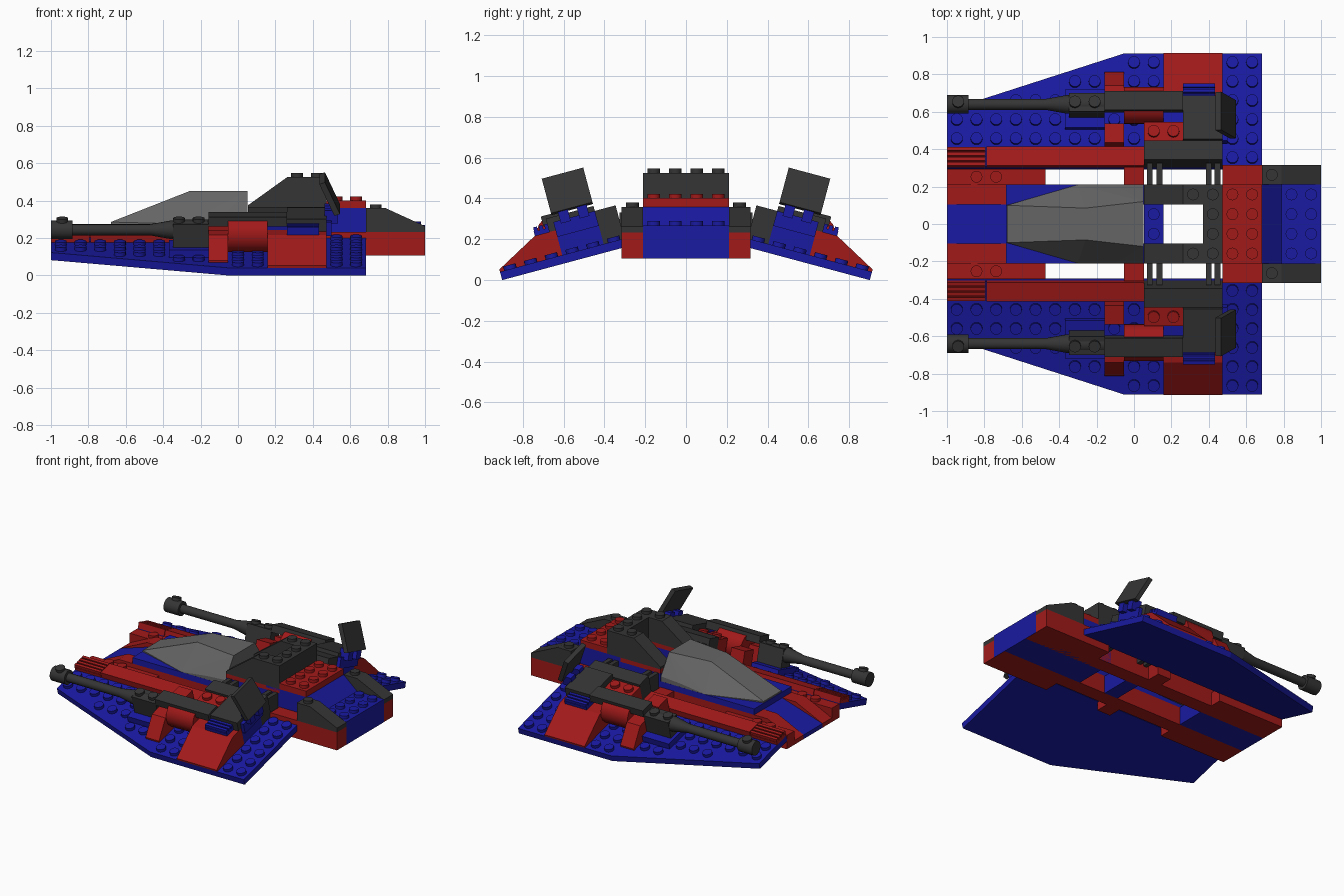
import bpy, bmesh, math
from mathutils import Matrix, Vector

if "Cube" in bpy.data.objects:
    bpy.data.objects.remove(bpy.data.objects["Cube"])

P = 2 / 19          # stud pitch
H = 0.042           # plate height
TILT = Matrix.Translation((0, 0.291, 0.163)) @ Matrix.Rotation(math.radians(-15), 4, 'X')
FLAT = Matrix.Identity(4)


def X(i):
    return -1 + i * P


def material(name, col):
    m = bpy.data.materials.new(name)
    m.diffuse_color = (*col, 1)
    m.use_nodes = True
    m.node_tree.nodes["Principled BSDF"].inputs["Base Color"].default_value = m.diffuse_color
    return m


BLUE = material("blue", (0.01, 0.01, 0.36))
RED = material("red", (0.36, 0.01, 0.01))
DARK = material("dark", (0.035, 0.035, 0.035))
GLASS = material("smoke", (0.13, 0.13, 0.13))


def finish(name, bm, mat, frame, mirror):
    bmesh.ops.recalc_face_normals(bm, faces=bm.faces)
    bm.transform(frame)
    me = bpy.data.meshes.new(name)
    bm.to_mesh(me)
    bm.free()
    me.materials.append(mat)
    ob = bpy.data.objects.new(name, me)
    bpy.context.collection.objects.link(ob)
    if mirror:
        mod = ob.modifiers.new("mirror", 'MIRROR')
        mod.use_axis = (False, True, False)
    return ob


def prism(name, prof, axis, lo, hi, mat, frame=FLAT, mirror=True):
    """Extrude a 2D profile along an axis."""
    place = {'x': lambda a, b, t: (t, a, b), 'y': lambda a, b, t: (a, t, b),
             'z': lambda a, b, t: (a, b, t)}[axis]
    bm = bmesh.new()
    rings = [[bm.verts.new(place(a, b, t)) for a, b in prof] for t in (lo, hi)]
    bm.faces.new(rings[0])
    bm.faces.new(rings[1])
    n = len(prof)
    for i in range(n):
        j = (i + 1) % n
        bm.faces.new((rings[0][i], rings[0][j], rings[1][j], rings[1][i]))
    return finish(name, bm, mat, frame, mirror)


def box(name, x, y, z, mat, frame=FLAT, mirror=True):
    prof = [(x[0], y[0]), (x[1], y[0]), (x[1], y[1]), (x[0], y[1])]
    return prism(name, prof, 'z', z[0], z[1], mat, frame, mirror)


def studs(name, pts, z, mat, frame=FLAT, mirror=True, r=0.0316):
    bm = bmesh.new()
    for x, y in pts:
        bmesh.ops.create_cone(bm, cap_ends=True, segments=16, radius1=r, radius2=r, depth=0.021,
                              matrix=Matrix.Translation((x, y, z + 0.0105)))
    return finish(name, bm, mat, frame, mirror)


def lathe(name, prof, centre, mat, frame):
    """Revolve (x, radius) points around an axis along x."""
    bm = bmesh.new()
    rings = []
    for x, r in prof:
        rings.append([bm.verts.new((x, centre[0] + r * math.cos(k * math.pi / 8),
                                    centre[1] + r * math.sin(k * math.pi / 8))) for k in range(16)])
    for a, b in zip(rings, rings[1:]):
        for k in range(16):
            bm.faces.new((a[k], a[k - 1], b[k - 1], b[k]))
    bm.faces.new(rings[0])
    bm.faces.new(rings[-1])
    return finish(name, bm, mat, frame, True)


# ---- tilted wings (x, outward, up) ----
prism("wing_plate", [(-1, 0), (-1, 3 * P), (X(9), 6 * P), (X(16), 6 * P), (X(16), 0)],
      'z', 0, H, BLUE, TILT)
studs("wing_studs", [(X(i + .5), (j + .5) * P) for i in range(16) for j in range(6)
                     if j < 3 + (i // 3) and (j > 0 or i > 13)], H, BLUE, TILT)
box("wing_tile", (X(2), X(10)), (0, P), (H, 2 * H), RED, TILT)
box("wing_grille_base", (-1, X(2) - .004), (0, P), (H, 1.5 * H), RED, TILT)
for k in range(4):
    box("wing_grille_bar", (-1, X(2) - .004), (k * .028, k * .028 + .019), (1.5 * H, 2 * H), RED, TILT)


def slope(name, x0, x1, v0, v1, v2):
    prism(name, [(v0, H), (v2, H), (v2, H + .012), (v1, 4 * H), (v0, 4 * H)], 'x', x0, x1, RED, TILT)


slope("wing_wide_slope", X(11), X(14), 3 * P, 4 * P, 6 * P)
slope("wing_small_slope", X(8), X(9), 3 * P, 4 * P, 5 * P)
box("small_red_brick", (X(8), X(9)), (P, 2 * P), (H, 4 * H), RED, TILT)
lathe("engine_drum", [(X(9), .1), (X(11), .1)], (3 * P, .147), RED, TILT)
box("engine_rear_block", (X(11), X(14)), (P, 3 * P), (H, 4 * H), BLUE, TILT)
box("slope_top_plate", (X(12), X(14) - .04), (3 * P, 4 * P), (4 * H, 4.5 * H), BLUE, TILT)
for k in range(4):
    box("slope_top_grille", (X(12), X(14) - .04), (3 * P + k * .028, 3 * P + k * .028 + .019),
        (4.5 * H, 5 * H), BLUE, TILT)
box("gun_mount_plate", (X(6), X(8)), (2 * P, 4 * P), (H, 2 * H), BLUE, TILT)
box("inner_red_brick", (X(10), X(12)), (P, 2 * P), (H, 4.6 * H), RED, TILT)
studs("inner_red_studs", [(X(10.5), 1.5 * P), (X(11.5), 1.5 * P)], 4.6 * H, RED, TILT)
box("inner_dark_brick", (X(10), X(14)), (0, P), (H, 5 * H), DARK, TILT)
box("engine_cover", (X(12), X(14)), (P, 3.3 * P), (4 * H, 5.6 * H), DARK, TILT)

# ---- guns ----
G = 3 * P
lathe("gun_barrel", [(-1, .05), (-.885, .05), (-.885, .03), (-.47, .03), (-.36, .05), (-.16, .05)],
      (G, .168), DARK, TILT)
studs("gun_tip_stud", [(-.94, G)], .212, DARK, TILT)
box("gun_grip", (X(6) + .02, X(8)), (G - .05, G + .05), (2 * H, .212), DARK, TILT)
studs("gun_studs", [(X(6.5), G), (X(7.5), G)], .212, DARK, TILT)
box("gun_body", (X(8), X(12)), (G - P / 2, G + P / 2), (.2, .252), DARK, TILT)

# ---- air brakes ----
prism("brake_flap", [(.515, .245), (.545, .255), (.465, .43), (.435, .42)], 'y', P, 3 * P, DARK, TILT)
box("brake_base", (X(14) - .03, X(14) + .025), (P, 3 * P), (3.2 * H, 5 * H), BLUE, TILT)
for v in (1.3, 2.2):
    box("brake_clip", (X(14) - .01, X(14) + .06), (v * P, v * P + .05), (4.6 * H, 6.3 * H), BLUE, TILT)

# ---- lower hull ----
B, T = 0.105, 0.233
prism("hull_rail", [(X(0), B), (X(19), B), (X(19), T), (X(2), T), (X(0), B + .03)], 'y', P, 2 * P, RED)
box("nose_side_brick", (X(0), X(5)), (2 * P, 2.8 * P), (B, T - .03), RED)
studs("nose_side_studs", [(X(1.5), 2.4 * P), (X(2.5), 2.4 * P)], T - .03, RED)
box("mid_side_brick", (X(9), X(10)), (2 * P, 2.9 * P), (B, T), RED)
box("rear_side_brick", (X(14), X(19)), (2 * P, 3 * P), (B, T), RED)
prism("nose_wedge", [(X(0), B), (X(5), B), (X(5), T), (X(3), T), (X(0), B + .03)],
      'y', -P, P, BLUE, mirror=False)
box("canopy_base", (X(3), X(10)), (P, 2 * P), (T, T + H), BLUE)
box("canopy_front_plate", (X(3), X(4)), (-P, P), (T, T + H), BLUE, mirror=False)
box("seat_block", (X(10), X(11)), (-P, P), (B, T), BLUE, mirror=False)
studs("seat_studs", [(X(10.5), P / 2)], T, BLUE)
for i in (10.15, 10.65, 13.15, 13.6):
    box("hinge_arm", (X(i), X(i) + .03), (2 * P, 3.1 * P), (.19, .33), DARK)

# ---- canopy: hull of a few corner points ----
bm = bmesh.new()
for s in (-1, 1):
    for p in ((-.68, .1, .25), (-.68, .1, .285), (-.3, .21, .275), (.05, .21, .275),
              (-.1, .21, .3), (.05, .21, .31), (-.26, .085, .45), (.05, .12, .45)):
        bm.verts.new((p[0], s * p[1], p[2]))
bmesh.ops.convex_hull(bm, input=bm.verts)
bmesh.ops.dissolve_limit(bm, angle_limit=.02, verts=bm.verts, edges=bm.edges)
finish("canopy", bm, GLASS, FLAT, False)

# ---- cabin rear and tail ----
M = T + 3 * H
box("cabin_wall", (X(10), X(14)), (P, 2 * P), (T, M - .03), BLUE)
box("cabin_trim", (X(10), X(14)), (P, 2 * P), (M - .03, M), RED)
prism("cabin_slope", [(X(10), M), (X(14), M), (X(14), .525), (X(12), .525), (X(10), M + .015)],
      'y', P, 2 * P, DARK)
box("cabin_back", (X(13), X(14)), (-P, P), (T, .525), DARK, mirror=False)
studs("cabin_studs", [(X(12.5), 1.5 * P), (X(13.5), 1.5 * P), (X(13.5), .5 * P)], .525, DARK)
box("tail_core", (X(13), X(16)), (-2 * P, 2 * P), (B, M), BLUE, mirror=False)
box("tail_deck", (X(14), X(16)), (-2 * P, 2 * P), (M, M + H), RED, mirror=False)
studs("tail_deck_studs", [(X(14.5 + i), (.5 + j) * P) for i in (0, 1) for j in (0, 1)], M + H, RED)
prism("tail_end", [(X(16), B), (X(19) + .001, B), (X(19) + .001, T + .035), (X(17), T + .035), (X(16), M)],
      'y', -2 * P, 2 * P, BLUE, mirror=False)
studs("tail_end_studs", [(X(17.5 + i), (.5 + j) * P) for i in (0, 1) for j in (0, 1)], T + .035, BLUE)
prism("tail_side_slope", [(X(16), T), (X(19), T), (X(19), T + .03), (X(17), M), (X(16), M)],
      'y', 2 * P, 3 * P, DARK)
studs("tail_side_stud", [(X(16.5), 2.5 * P)], M, DARK)

# ---- smooth the round parts only ----
for ob in bpy.context.scene.objects:
    ob.select_set("stud" in ob.name or "drum" in ob.name or "barrel" in ob.name)
    if ob.select_get():
        bpy.context.view_layer.objects.active = ob
bpy.ops.object.shade_smooth_by_angle(angle=math.radians(25))
